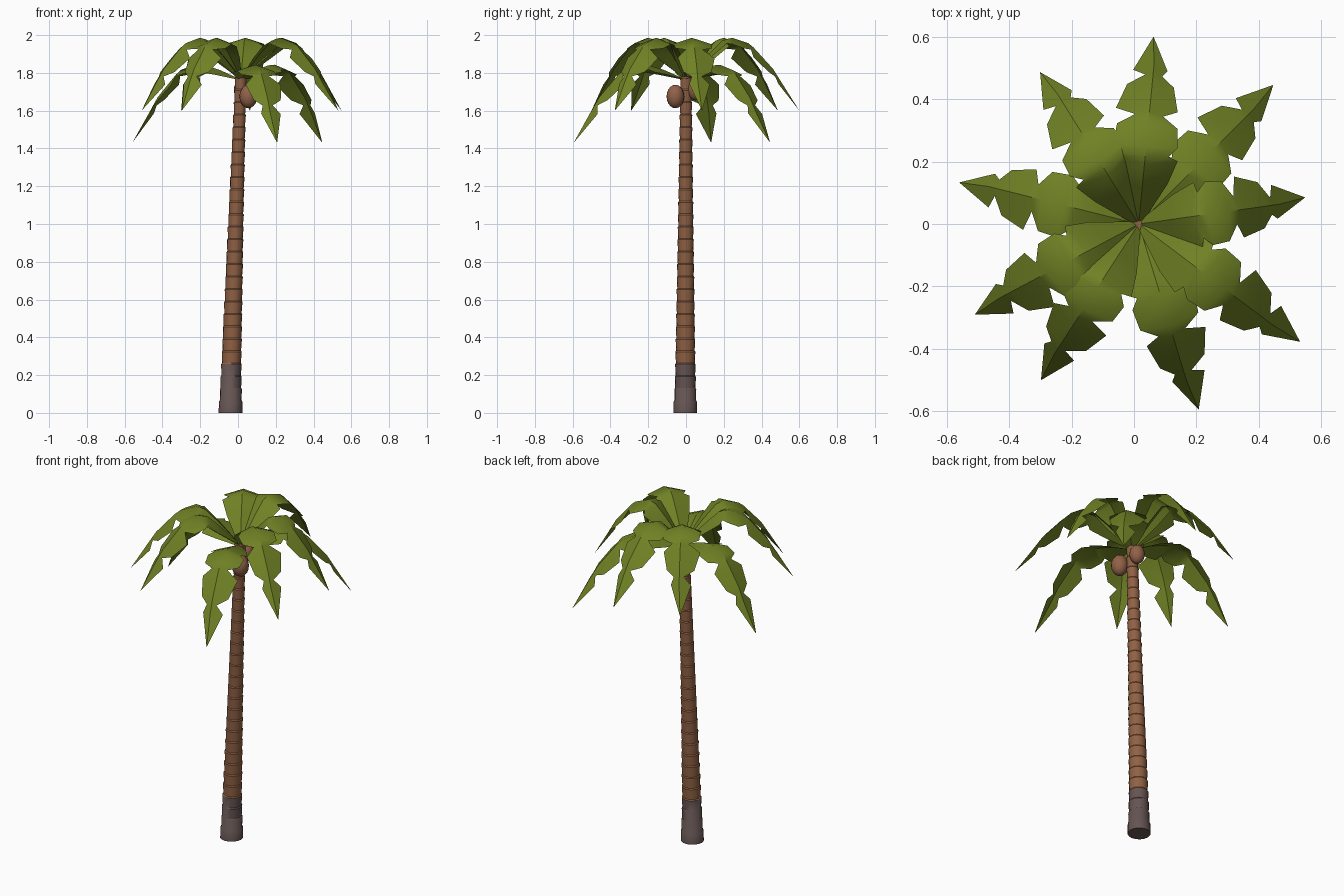
import bpy, math
from mathutils import Vector

if "Cube" in bpy.data.objects:
    bpy.data.objects.remove(bpy.data.objects["Cube"])


def material(name, rgb):
    m = bpy.data.materials.new(name)
    m.diffuse_color = (*rgb, 1)
    m.use_nodes = True
    m.node_tree.nodes["Principled BSDF"].inputs["Base Color"].default_value = m.diffuse_color
    return m


LEAF = material("leaf green", (0.16, 0.22, 0.018))
BARK = material("bark brown", (0.28, 0.12, 0.058))
ROOT = material("grey brown", (0.13, 0.09, 0.085))
NUT = material("nut brown", (0.28, 0.12, 0.065))


def interp(points, t):
    for (a, va), (b, vb) in zip(points, points[1:]):
        if t <= b:
            return va + (vb - va) * (t - a) / (b - a)
    return points[-1][1]


def make(name, verts, faces, mats):
    me = bpy.data.meshes.new(name)
    me.from_pydata(verts, [], faces)
    for m in mats:
        me.materials.append(m)
    ob = bpy.data.objects.new(name, me)
    bpy.context.collection.objects.link(ob)
    smooth(ob)
    return ob


def smooth(ob):
    bpy.ops.object.select_all(action='DESELECT')
    ob.select_set(True)
    bpy.context.view_layer.objects.active = ob
    bpy.ops.object.shade_smooth_by_angle(angle=math.radians(35))


# Trunk: leaning stack of rings, each flaring slightly at its top edge
SIDES, RINGS, TOP = 16, 27, 1.78
radius = [(0, 0.063), (0.1, 0.055), (0.26, 0.05), (1.0, 0.038), (TOP, 0.027)]
lean = [(0, -0.04), (0.26, -0.035), (1.0, -0.012), (TOP, 0.015)]
rows = []
for i in range(RINGS):
    z0, z1 = TOP * i / RINGS, TOP * (i + 1) / RINGS
    rows += [(z0, interp(radius, z0)), (z1 - 0.006, interp(radius, z1) + 0.004)]
rows.append((TOP, interp(radius, TOP)))
verts, faces = [], []
for z, r in rows:
    for k in range(SIDES):
        a = math.tau * k / SIDES
        verts.append((interp(lean, z) + r * math.cos(a), -0.004 * (1 - z / TOP) + r * math.sin(a), z))
for i in range(len(rows) - 1):
    for k in range(SIDES):
        n = (k + 1) % SIDES
        faces.append((i * SIDES + k, i * SIDES + n, (i + 1) * SIDES + n, (i + 1) * SIDES + k))
faces.append(tuple(reversed(range(SIDES))))
faces.append(tuple(range(len(verts) - SIDES, len(verts))))
trunk = make("trunk", verts, faces, [BARK, ROOT])
for p in trunk.data.polygons:
    p.material_index = 1 if p.center.z < 0.26 else 0

# Fronds: a ridged strip with notched edges, following an arched spine
UPPER = [(0, 1.77), (0.1, 1.88), (0.2, 1.975), (0.27, 1.99), (0.35, 1.95), (0.47, 1.82), (0.61, 1.6)]
LOWER = [(0, 1.765), (0.1, 1.81), (0.2, 1.84), (0.28, 1.845), (0.35, 1.81), (0.47, 1.67), (0.61, 1.43)]
# distance along the frond, left half width, right half width
EDGE = [(0, 0.01, 0.01), (0.12, 0.08, 0.08), (0.195, 0.108, 0.105), (0.22, 0.075, 0.075),
        (0.25, 0.105, 0.1), (0.335, 0.1, 0.095), (0.365, 0.045, 0.045),
        (0.395, 0.108, 0.09), (0.47, 0.08, 0.07), (0.492, 0.025, 0.03), (0.515, 0.065, 0.045)]


def frond(name, degrees, length, spine):
    a = math.radians(degrees)
    out, side = Vector((math.cos(a), math.sin(a), 0)), Vector((-math.sin(a), math.cos(a), 0))
    s, hub = length / 0.61, Vector((0.015, 0, 0))
    vs, fs = [], []
    for r, left, right in EDGE:
        # the sides hang perpendicular to the spine
        slope = (interp(spine, r + 0.02) - interp(spine, max(r - 0.02, 0))) / (0.04 if r else 0.02)
        down = (out * slope - Vector((0, 0, 1))).normalized()
        mid = hub + out * r * s + Vector((0, 0, interp(spine, r)))
        vs += [mid + side * left + down * left * 0.33, mid, mid - side * right + down * right * 0.33]
    for i in range(len(EDGE) - 1):
        for c in (0, 1):
            b = i * 3 + c
            fs.append((b, b + 1, b + 4, b + 3))
    n = len(vs)
    vs.append(hub + out * length + side * 0.01 + Vector((0, 0, spine[-1][1])))
    fs += [(n - 3, n - 2, n), (n - 2, n - 1, n)]
    make(name, vs, fs, [LEAF])


for i, (deg, length) in enumerate([(8, 0.54), (84.5, 0.602), (122, 0.58), (208, 0.6), (237, 0.59), (323, 0.64)]):
    frond(f"upper_frond_{i + 1}", deg, length, UPPER)
for i, (deg, length) in enumerate([(45, 0.62), (166, 0.59), (287, 0.625)]):
    frond(f"lower_frond_{i + 1}", deg, length, LOWER)

# Nuts hanging beside the trunk top
for i, (loc, r) in enumerate([((0.055, -0.056, 1.675), 0.047), ((0.02, 0.05, 1.71), 0.042)]):
    bpy.ops.mesh.primitive_uv_sphere_add(segments=16, ring_count=10, radius=r, location=loc)
    nut = bpy.context.object
    nut.name = f"nut_{i + 1}"
    nut.scale = (1, 1, 1.32)
    nut.data.materials.append(NUT)
    smooth(nut)
